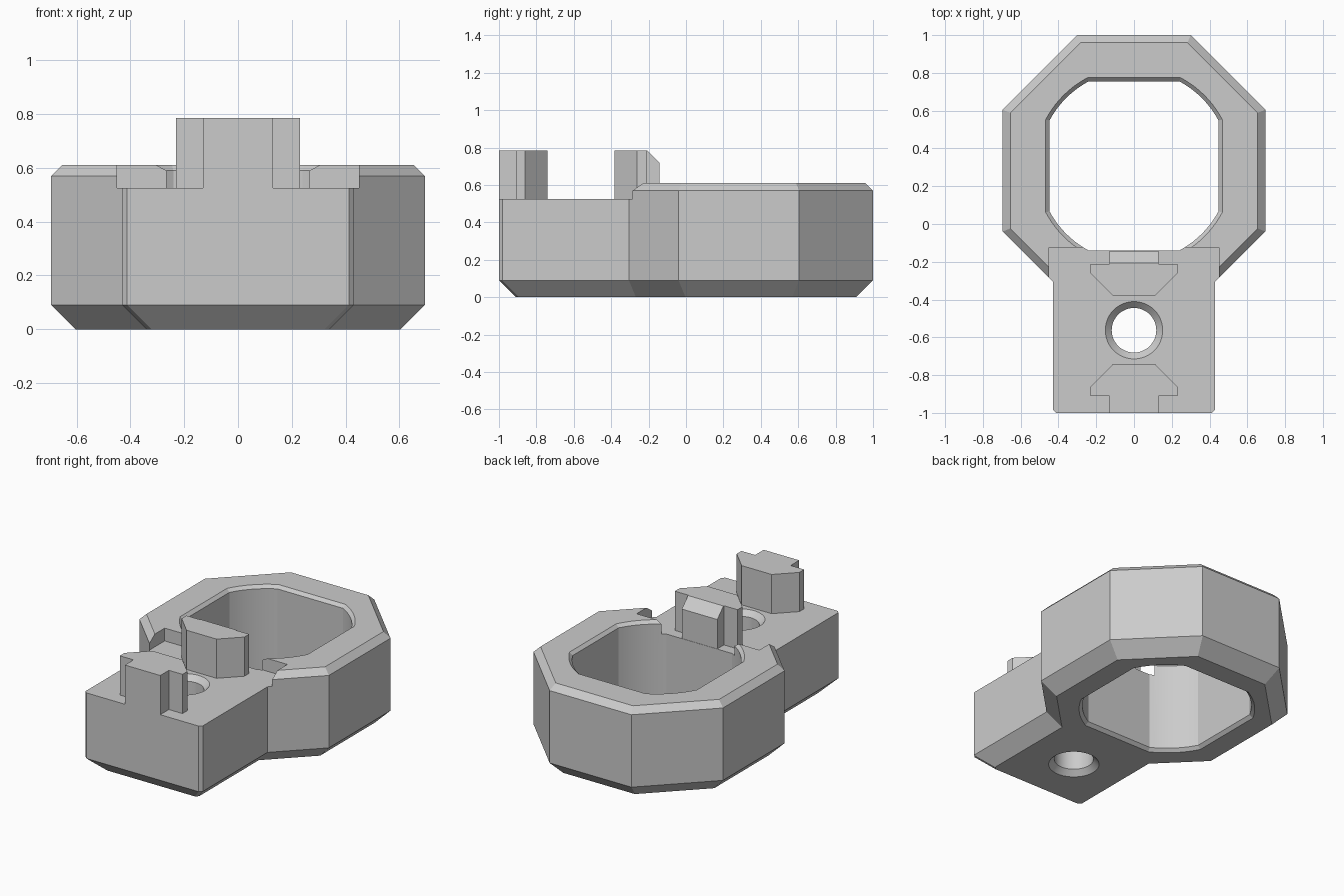
import bpy
import bmesh
from math import acos, cos, sin, pi

cube = bpy.data.objects.get("Cube")
if cube:
    bpy.data.objects.remove(cube, do_unlink=True)

grey = bpy.data.materials.new("plain_grey")
grey.use_nodes = True
colour = (0.6, 0.6, 0.6, 1)
grey.diffuse_color = colour
grey.node_tree.nodes["Principled BSDF"].inputs["Base Color"].default_value = colour


def loft(name, rings):
    """Closed solid through a stack of (outline, z) rings."""
    bm = bmesh.new()
    loops = [[bm.verts.new((x, y, z)) for x, y in pts] for pts, z in rings]
    for low, high in zip(loops, loops[1:]):
        n = len(low)
        for i in range(n):
            j = (i + 1) % n
            bm.faces.new((low[i], low[j], high[j], high[i]))
    bm.faces.new(loops[0][::-1])
    bm.faces.new(loops[-1])
    bmesh.ops.recalc_face_normals(bm, faces=bm.faces)
    mesh = bpy.data.meshes.new(name)
    bm.to_mesh(mesh)
    bm.free()
    mesh.materials.append(grey)
    obj = bpy.data.objects.new(name, mesh)
    bpy.context.collection.objects.link(obj)
    return obj


def activate(obj):
    bpy.ops.object.select_all(action='DESELECT')
    obj.select_set(True)
    bpy.context.view_layer.objects.active = obj


def combine(target, tool, operation):
    activate(target)
    mod = target.modifiers.new("combine", 'BOOLEAN')
    mod.operation, mod.solver, mod.object = operation, 'EXACT', tool
    bpy.ops.object.modifier_apply(modifier=mod.name)
    bpy.data.objects.remove(tool, do_unlink=True)


RING_Y = 0.2825   # centre of the octagonal collar
BORE_Y = 0.3075   # centre of the large opening
HOLE_Y = -0.5625  # centre of the small hole
DECK = 0.525      # height of the front deck
TOP = 0.61        # height of the collar


def octagon(inset):
    w, h, k = 0.695 - inset, 0.7175 - inset, 0.414 * inset
    a, b = 0.30 - k, 0.3225 - k
    pts = [(w, -b), (w, b), (a, h), (-a, h), (-w, b), (-w, -b), (-a, -h), (a, -h)]
    return [(x, y + RING_Y) for x, y in pts]


def block(inset, corner=0.018, back=0.1):
    w, front = 0.43 - inset, -1 + inset
    return [(-w + corner, front), (w - corner, front), (w, front + corner),
            (w, back), (-w, back), (-w, front + corner)]


def bore(grow):
    """Circle trimmed by four flats."""
    flat, r, steps = 0.4475 + grow, 0.508 + grow, 10
    start = acos(flat / r)
    pts = []
    for q in range(4):
        for i in range(steps + 1):
            t = q * pi / 2 + start + (pi / 2 - 2 * start) * i / steps
            pts.append((r * cos(t), BORE_Y + r * sin(t)))
    return pts


def circle(r, n=48):
    return [(r * cos(2 * pi * i / n), HOLE_Y + r * sin(2 * pi * i / n)) for i in range(n)]


# Collar and front block, fused
body = loft("clamp_body", [(octagon(0.09), 0), (octagon(0), 0.09),
                           (octagon(0), TOP - 0.04), (octagon(0.04), TOP)])
combine(body, loft("front_block", [(block(0.09), 0), (block(0), 0.09), (block(0), 0.56)]), 'UNION')

# Flat deck notched into the collar
notch = [(-0.45, -1.2), (0.45, -1.2), (0.45, -0.125), (-0.45, -0.125)]
combine(body, loft("deck_cutter", [(notch, DECK), (notch, 1)]), 'DIFFERENCE')

# Large opening with bevelled rims
combine(body, loft("bore_cutter", [(bore(0.03), -0.01), (bore(0), 0.02),
                                   (bore(0), TOP - 0.02), (bore(0.03), TOP + 0.01)]), 'DIFFERENCE')

# Small hole with countersunk ends
combine(body, loft("hole_cutter", [(circle(0.162), -0.01), (circle(0.118), 0.034),
                                   (circle(0.118), DECK - 0.034),
                                   (circle(0.162), DECK + 0.01)]), 'DIFFERENCE')


def post(name, end, way):
    """T-shaped post whose stem starts at y = end and points along way."""
    half = [(0.13, 0), (0.13, 0.09), (0.23, 0.09), (0.23, 0.14), (0.11, 0.26)]
    if way < 0:
        half = [(x, max(0, d - 0.02)) for x, d in half]
    pts = [(x, end + way * d) for x, d in half]
    pts += [(-x, y) for x, y in reversed(pts)]
    return loft(name, [(pts, DECK), (pts, 0.785)])


front_post = post("front_post", -1, 1)
rear_post = post("rear_post", -0.142, -1)

# Sloped top edge on the rear post
slope = loft("slope_cutter", [([(-0.3, -0.142), (0.3, -0.142), (0.3, 0), (-0.3, 0)], 0.72),
                              ([(-0.3, -0.222), (0.3, -0.222), (0.3, 0), (-0.3, 0)], 0.80)])
combine(rear_post, slope, 'DIFFERENCE')

for obj in (body, front_post, rear_post):
    activate(obj)
    bpy.ops.object.shade_smooth_by_angle(angle=pi / 9)
